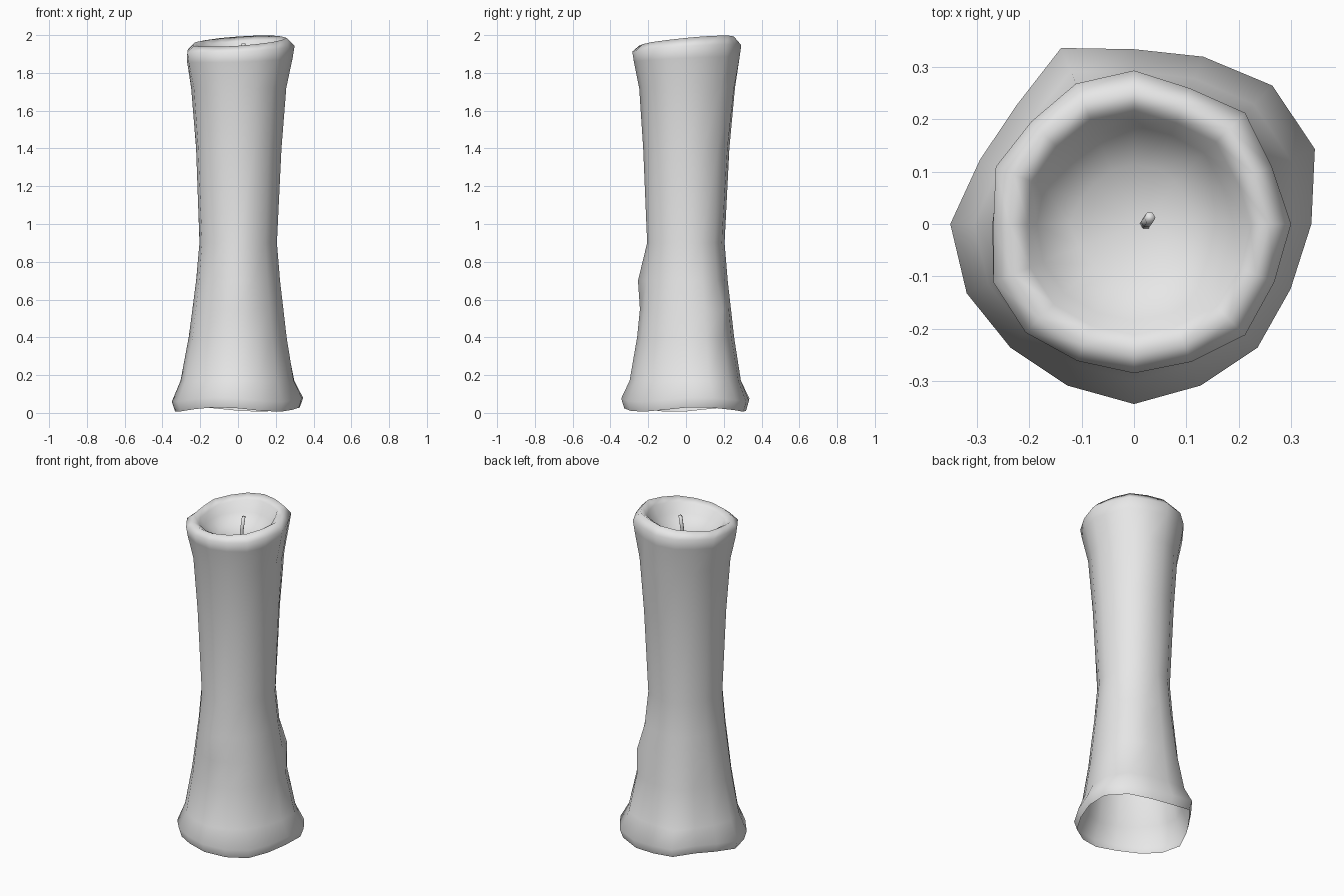
import bpy
import bmesh
import math
from mathutils import Vector

cube = bpy.data.objects.get("Cube")
if cube:
    bpy.data.objects.remove(cube, do_unlink=True)

SIDES = 16
# Irregular wax outlines, radius per direction counter-clockwise from +x
FOOT = [.34, .375, .375, .347, .335, .365, .32, .32,
        .352, .347, .335, .335, .345, .335, .335, .325]
RIM = [.30, .285, .30, .28, .293, .29, .277, .285,
       .265, .29, .293, .283, .285, .285, .30, .29]
FOOT_MEAN = sum(FOOT) / SIDES
RIM_MEAN = sum(RIM) / SIDES

# Rings from the foot up and over into the bowl:
# height, mean radius, outline strength, blend from foot to rim, tilt
RINGS = [
    (.018, .325, .9, 0, 0),
    (.07, .341, 1, 0, 0),
    (.17, .297, .8, 0, 0),
    (.4, .258, .5, .1, 0),
    (.55, .24, .4, .2, 0),
    (.7, .222, .3, .3, 0),
    (.9, .205, .3, .4, 0),
    (1.4, .227, .4, .7, 0),
    (1.72, .249, .6, .9, 0),
    (1.87, .278, .9, 1, .5),
    (1.93, .287, 1, 1, .7),
    (1.968, .25, .6, 1, 1),
    (1.945, .213, .6, 1, .9),
    (1.89, .185, .4, 1, .4),
    (1.84, .11, .2, 1, 0),
]

# Wax drips: direction in degrees, height, bulge
DRIPS = [(270, .7, .032), (45, .55, .025), (70, 1.72, .03),
         (180, 1.8, .02), (67, 1.4, .012)]


def drip_bulge(angle, z):
    total = 0
    for degrees, height, bulge in DRIPS:
        turn = angle - math.radians(degrees)
        turn = math.atan2(math.sin(turn), math.cos(turn))
        total += bulge * math.exp(-(turn / .3) ** 2 - ((z - height) / .1) ** 2)
    return total


def make_object(name, bm, material):
    for face in bm.faces:
        face.smooth = True
    mesh = bpy.data.meshes.new(name)
    bm.to_mesh(mesh)
    bm.free()
    mesh.materials.append(material)
    obj = bpy.data.objects.new(name, mesh)
    bpy.context.collection.objects.link(obj)
    return obj


def bridge(bm, low, high):
    count = len(low)
    for i in range(count):
        j = (i + 1) % count
        bm.faces.new((low[i], low[j], high[j], high[i]))


wax = bpy.data.materials.new("pale grey wax")
wax.use_nodes = True
wax.diffuse_color = (.8, .8, .8, 1)
wax.node_tree.nodes["Principled BSDF"].inputs["Base Color"].default_value = (.8, .8, .8, 1)

# Candle body: open underneath, waisted, with a melted bowl on top
bm = bmesh.new()
previous = None
for z, mean, strength, blend, tilt in RINGS:
    ring = []
    for i in range(SIDES):
        angle = math.tau * i / SIDES
        lump = (FOOT[i] - FOOT_MEAN) * (1 - blend) + (RIM[i] - RIM_MEAN) * blend
        r = mean + strength * lump + drip_bulge(angle, z)
        height = z + tilt * .03 * math.cos(angle - math.radians(55))
        if z < .1:
            height += .012 * math.sin(3 * angle + 1)
        ring.append(bm.verts.new((r * math.cos(angle), r * math.sin(angle), height)))
    if previous:
        bridge(bm, previous, ring)
    previous = ring
centre = bm.verts.new((.02, 0, 1.82))
for i in range(SIDES):
    bm.faces.new((previous[i], previous[(i + 1) % SIDES], centre))
make_object("candle_body", bm, wax)

# Wick: thin, slightly leaning
bm = bmesh.new()
previous = None
for point in (Vector((.022, 0, 1.8)), Vector((.024, .004, 1.88)), Vector((.03, .012, 1.955))):
    ring = [bm.verts.new(point + Vector((math.cos(a), math.sin(a), 0)) * .011)
            for a in (math.tau * i / 6 for i in range(6))]
    if previous:
        bridge(bm, previous, ring)
    previous = ring
bm.faces.new(previous)
wick = make_object("wick", bm, wax)
